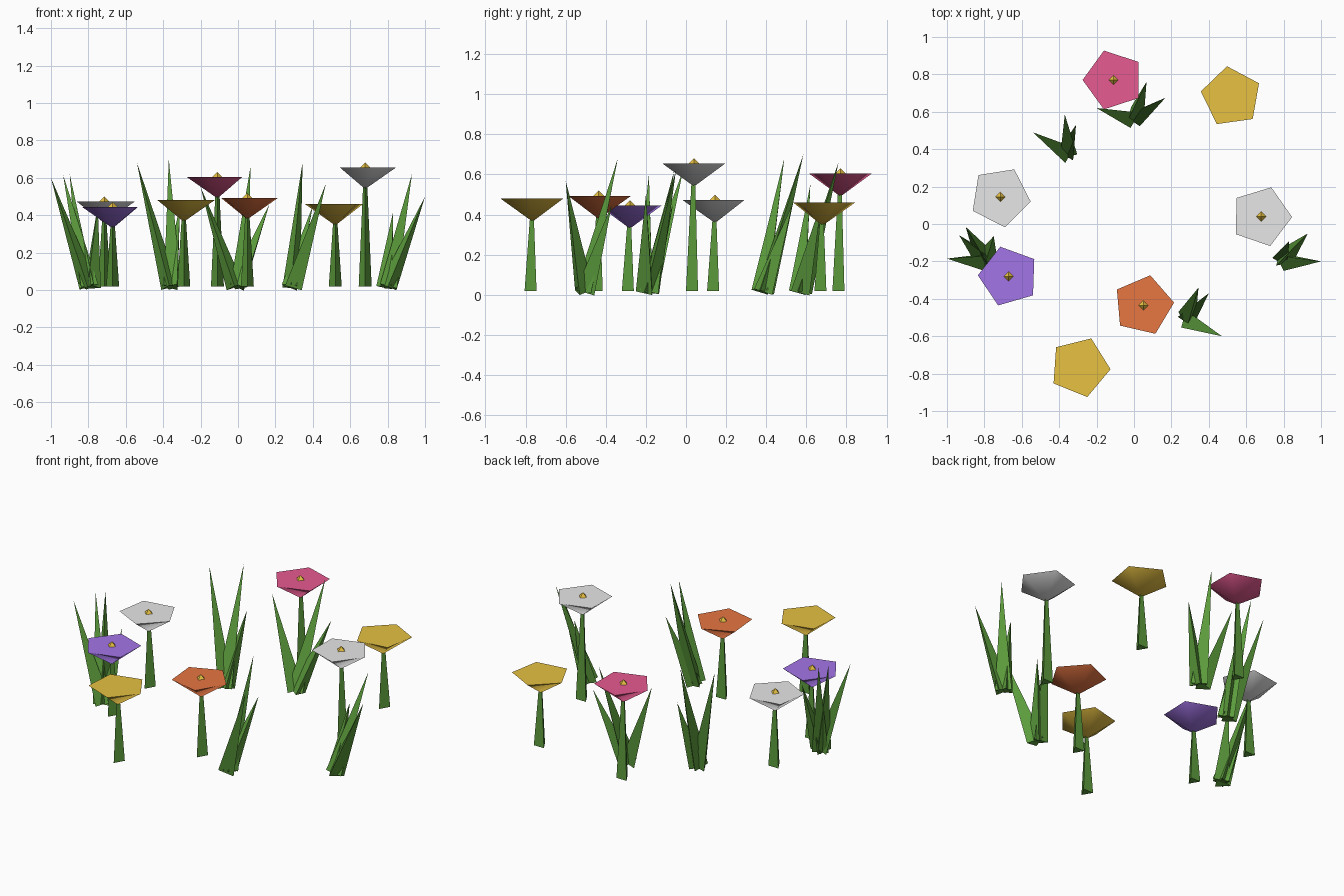
import bpy, bmesh, math
from mathutils import Vector, Matrix

if "Cube" in bpy.data.objects:
    bpy.data.objects.remove(bpy.data.objects["Cube"])


def material(name, rgb):
    m = bpy.data.materials.new(name)
    lin = [((c / 255 + 0.055) / 1.055) ** 2.4 if c > 10 else c / 3295 for c in rgb]
    m.diffuse_color = (*lin, 1)
    m.use_nodes = True
    m.node_tree.nodes["Principled BSDF"].inputs["Base Color"].default_value = m.diffuse_color
    return m


GREEN = material("leaf green", (92, 156, 60))
YELLOW = material("golden yellow", (235, 196, 68))
WHITE = material("petal white", (235, 235, 235))
PINK = material("petal pink", (235, 92, 147))
PURPLE = material("petal purple", (170, 122, 240))
ORANGE = material("petal orange", (235, 120, 68))


def finish(bm, name, mat):
    bmesh.ops.recalc_face_normals(bm, faces=bm.faces[:])
    me = bpy.data.meshes.new(name)
    bm.to_mesh(me)
    bm.free()
    me.materials.append(mat)
    ob = bpy.data.objects.new(name, me)
    bpy.context.collection.objects.link(ob)
    return ob


def taper(bm, base, tip, r0, r1, sides, spin):
    """Tapered prism from base to tip; its base cap is square to its axis."""
    base, tip = Vector(base), Vector(tip)
    axis = tip - base
    turn = Vector((0, 0, 1)).rotation_difference(axis.normalized()).to_matrix()
    rings = []
    for r, c in ((r0, base), (r1, tip)):
        if r == 0:
            rings.append([bm.verts.new(c)] * sides)
            continue
        rings.append([bm.verts.new(c + turn @ Vector((
            r * math.cos(spin + math.tau * i / sides),
            r * math.sin(spin + math.tau * i / sides), 0))) for i in range(sides)])
    a, b = rings
    for i in range(sides):
        j = (i + 1) % sides
        quad = list(dict.fromkeys((a[i], a[j], b[j], b[i])))
        bm.faces.new(quad)
    if r0:
        bm.faces.new(a[::-1])
    if r1:
        bm.faces.new(b)


def flower(x, y, top, angle, mat, centre):
    depth = 0.115
    # three-sided stem
    bm = bmesh.new()
    taper(bm, (x, y, 0.018), (x, y, top - depth + 0.02), 0.04, 0.013, 3, -math.pi / 2)
    finish(bm, "flower_stem", GREEN)
    # five-sided cup with flat top
    bm = bmesh.new()
    taper(bm, (x, y, top - depth), (x, y, top), 0, 0.165, 5, math.radians(angle))
    cup = finish(bm, "flower_petals", mat)
    for p in cup.data.polygons:
        p.use_smooth = len(p.vertices) == 3
    # small octahedral centre
    if centre:
        bm = bmesh.new()
        bmesh.ops.create_uvsphere(bm, u_segments=4, v_segments=2, radius=0.03,
                                  matrix=Matrix.Translation((x, y, top - 0.004)))
        finish(bm, "flower_centre", YELLOW)


# flowers: x, y, cup top height, rotation, colour, has centre
for spec in (
    (-0.11, 0.77, 0.605, 180, PINK, True),
    (0.52, 0.68, 0.46, 98, YELLOW, False),
    (-0.715, 0.145, 0.473, -9, WHITE, True),
    (0.68, 0.04, 0.655, -1, WHITE, True),
    (-0.67, -0.28, 0.445, 178, PURPLE, True),
    (0.05, -0.435, 0.493, 5, ORANGE, True),
    (-0.29, -0.765, 0.48, -4, YELLOW, False),
):
    flower(*spec)

# grass tufts: base centre, then blade tips
TUFTS = (
    ((-0.355, 0.375), ((-0.54, 0.49, 0.68), (-0.37, 0.585, 0.70), (-0.31, 0.53, 0.45))),
    ((-0.005, 0.565), ((-0.2, 0.62, 0.55), (0.067, 0.76, 0.66), (0.168, 0.675, 0.46))),
    ((-0.79, -0.195), ((-1.0, -0.185, 0.60), (-0.935, -0.06, 0.615),
                       (-0.9, -0.015, 0.62), (-0.75, -0.065, 0.45))),
    ((0.79, -0.195), ((1.0, -0.2, 0.50), (0.93, -0.05, 0.62), (0.83, -0.09, 0.42))),
    ((0.28, -0.51), ((0.345, -0.34, 0.68), (0.47, -0.6, 0.57), (0.4, -0.37, 0.45))),
)
for (cx, cy), tips in TUFTS:
    bm = bmesh.new()
    for i, t in enumerate(tips):
        out = Vector((t[0] - cx, t[1] - cy)).normalized() * 0.012
        taper(bm, (cx + out.x, cy + out.y, 0.017), t, 0.055, 0, 3, 0.5 + i * 1.3)
    finish(bm, "grass_tuft", GREEN)
